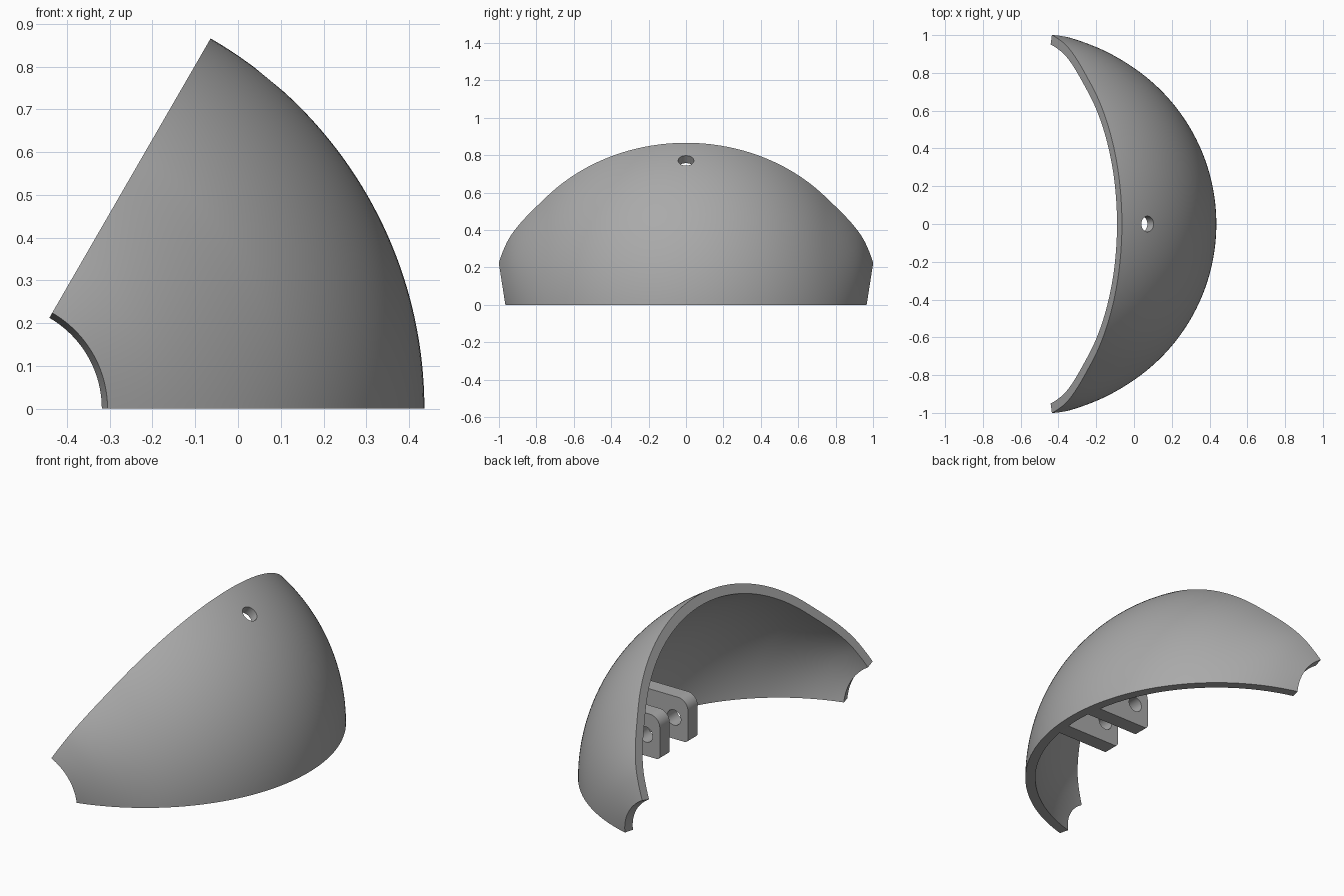
import bpy, bmesh
from math import sin, cos, pi, radians
from mathutils import Matrix, Vector

if "Cube" in bpy.data.objects:
    bpy.data.objects.remove(bpy.data.objects["Cube"])

CENTRE = Vector((-0.564, 0, 0))
OUTER, INNER = 1.0, 0.948

grey = bpy.data.materials.new("plain grey")
grey.use_nodes = True
grey.diffuse_color = (0.4, 0.4, 0.4, 1)
grey.node_tree.nodes["Principled BSDF"].inputs["Base Color"].default_value = (0.4, 0.4, 0.4, 1)


def finish(bm, name):
    bmesh.ops.recalc_face_normals(bm, faces=bm.faces)
    mesh = bpy.data.meshes.new(name)
    bm.to_mesh(mesh)
    bm.free()
    mesh.materials.append(grey)
    obj = bpy.data.objects.new(name, mesh)
    bpy.context.collection.objects.link(obj)
    return obj


def cutter(name, place, direction, radius, depth):
    bm = bmesh.new()
    turn = Vector(direction).to_track_quat('Z', 'Y').to_matrix().to_4x4()
    bmesh.ops.create_cone(bm, cap_ends=True, segments=40, radius1=radius, radius2=radius,
                          depth=depth, matrix=Matrix.Translation(place) @ turn)
    return finish(bm, name)


def cut(obj, tool):
    mod = obj.modifiers.new("hole", 'BOOLEAN')
    mod.operation, mod.solver, mod.object = 'DIFFERENCE', 'EXACT', tool
    bpy.context.view_layer.objects.active = obj
    bpy.ops.object.modifier_apply(modifier=mod.name)
    bpy.data.objects.remove(tool)


def smooth(obj):
    bpy.ops.object.select_all(action='DESELECT')
    obj.select_set(True)
    bpy.context.view_layer.objects.active = obj
    bpy.ops.object.shade_smooth_by_angle(angle=radians(30))


# Curved shell: a spherical wedge, slightly flared at the two upper corners
def shell_point(radius, polar, turn):
    p = Vector((sin(polar) * cos(turn), cos(polar), sin(polar) * sin(turn))) * radius
    near = min(polar, pi - polar)
    t = max(0, min(1, (radians(42) - near) / radians(20)))
    flare = 0.035 * t * t * (3 - 2 * t) * sin(turn) / sin(pi / 3)
    p.y += flare if p.y > 0 else -flare
    return CENTRE + p


ROWS, COLS = 100, 40
bm = bmesh.new()
layers = [[[bm.verts.new(shell_point(r, radians(15 + 150 * i / ROWS), radians(60 * j / COLS)))
            for j in range(COLS + 1)] for i in range(ROWS + 1)] for r in (OUTER, INNER)]
for grid in layers:
    for i in range(ROWS):
        for j in range(COLS):
            bm.faces.new((grid[i][j], grid[i + 1][j], grid[i + 1][j + 1], grid[i][j + 1]))
a, b = layers
for i in range(ROWS):
    for j in (0, COLS):
        bm.faces.new((a[i][j], a[i + 1][j], b[i + 1][j], b[i][j]))
for j in range(COLS):
    for i in (0, ROWS):
        bm.faces.new((a[i][j], a[i][j + 1], b[i][j + 1], b[i][j]))
shell = finish(bm, "curved_shell")

# Radial screw hole near the top
aim = Vector((cos(radians(50.5)), 0, sin(radians(50.5))))
cut(shell, cutter("screw_hole_cutter", CENTRE + aim * 0.975, aim, 0.042, 0.3))
smooth(shell)


# Pair of pierced hinge lugs on the inside wall
def lug(name, y):
    tip, back, top, thick = 0.044, 0.39, 0.235, 0.085
    outline = [(back, 0), (back, top)]
    for radius, x, z, start in ((0.06, tip + 0.06, top - 0.06, 90), (0.02, tip + 0.02, 0.02, 180)):
        for k in range(11):
            ang = radians(start + 9 * k)
            outline.append((x + radius * cos(ang), z + radius * sin(ang)))
    bm = bmesh.new()
    face = bm.faces.new([bm.verts.new((x, y - thick / 2, z)) for x, z in outline])
    moved = bmesh.ops.extrude_face_region(bm, geom=[face])["geom"]
    bmesh.ops.translate(bm, vec=(0, thick, 0),
                        verts=[v for v in moved if isinstance(v, bmesh.types.BMVert)])
    obj = finish(bm, name)
    cut(obj, cutter("pin_hole_cutter", (0.129, y, 0.117), (0, 1, 0), 0.042, 0.3))
    smooth(obj)


for side, y in (("front", -0.122), ("back", 0.122)):
    lug(side + "_hinge_lug", y)
